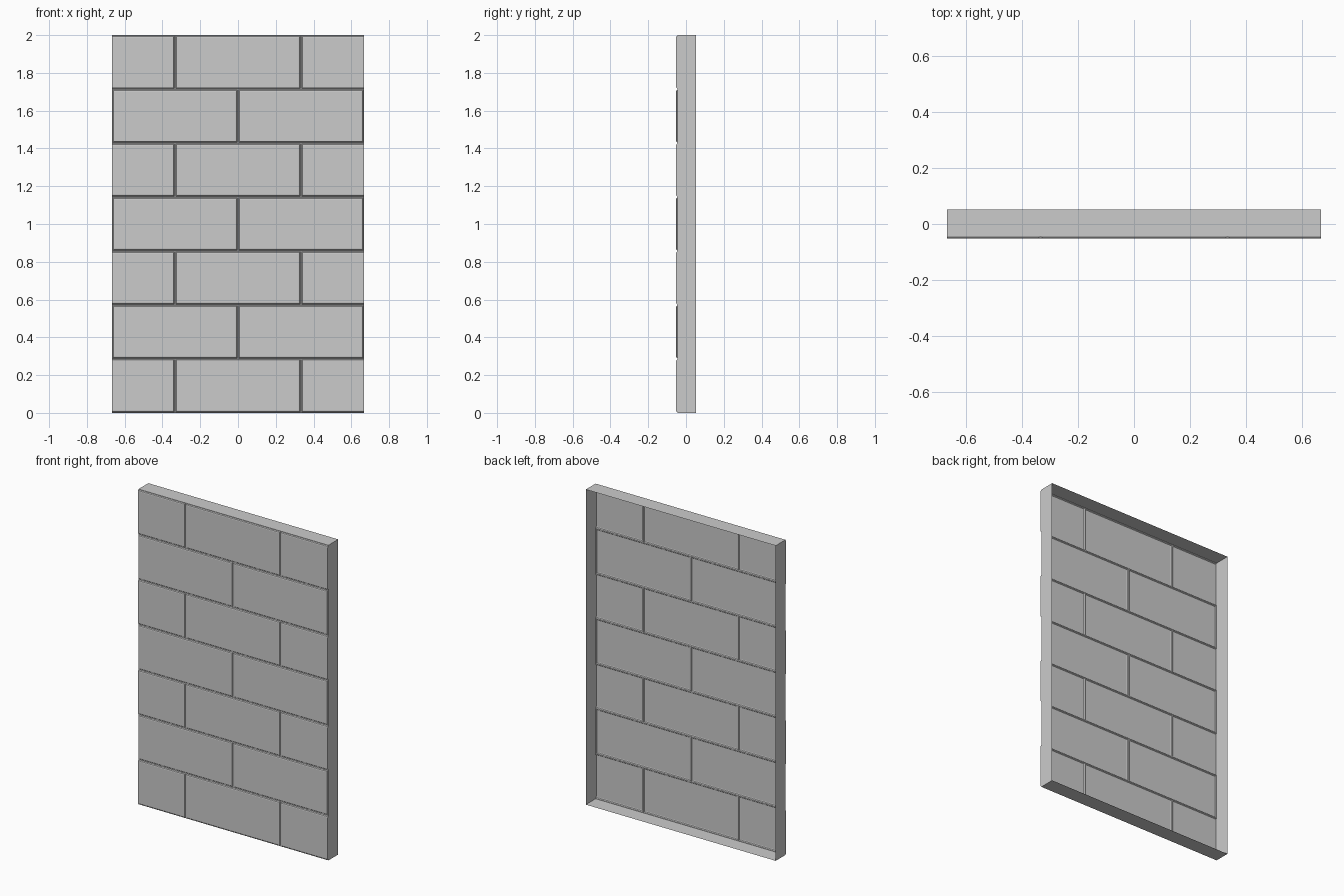
import bpy
import bmesh
from mathutils import Vector

cube = bpy.data.objects.get("Cube")
if cube:
    bpy.data.objects.remove(cube, do_unlink=True)

# Panel size, brick pattern and joint profile
HALF_W, HEIGHT, HALF_D = 2 / 3, 2.0, 0.0525
ROWS = 7
ROW_H = HEIGHT / ROWS
BRICK_W = HALF_W
RINGS = [(0.0, 0.007), (0.003, 0.007), (0.007, 0.0015), (0.012, 0.0)]  # inset, depth

stone = bpy.data.materials.new("stone grey")
stone.use_nodes = True
grey = (0.6, 0.6, 0.6, 1)
stone.diffuse_color = grey
stone.node_tree.nodes["Principled BSDF"].inputs["Base Color"].default_value = grey


def add_brick(bm, x0, x1, z0, z1):
    """One raised brick face with its half of the surrounding joint."""
    previous = None
    for inset, depth in RINGS:
        corners = [(x0 + inset, z0 + inset), (x1 - inset, z0 + inset),
                   (x1 - inset, z1 - inset), (x0 + inset, z1 - inset)]
        ring = [bm.verts.new((x, -HALF_D + depth, z)) for x, z in corners]
        if previous:
            for i in range(4):
                j = (i + 1) % 4
                bm.faces.new((previous[i], previous[j], ring[j], ring[i]))
        previous = ring
    bm.faces.new(previous)


bm = bmesh.new()

# Running bond: every other row is shifted by half a brick
for row in range(ROWS):
    shifted = row % 2 == 0
    start = -1.5 * BRICK_W if shifted else -BRICK_W
    for n in range(3 if shifted else 2):
        x = start + n * BRICK_W
        add_brick(bm, x, x + BRICK_W, row * ROW_H, (row + 1) * ROW_H)

# Trim the overhanging bricks flush with the panel sides
for side in (-1, 1):
    bmesh.ops.bisect_plane(
        bm, geom=bm.verts[:] + bm.edges[:] + bm.faces[:],
        plane_co=(side * HALF_W, 0, 0), plane_no=(side, 0, 0), clear_outer=True)


# Pull the outer border back into the four side walls, leaving the back open
def on_border(edge):
    a, b = (v.co for v in edge.verts)
    return any(abs(a[i] - lim) < 1e-4 and abs(b[i] - lim) < 1e-4
               for i, lim in ((0, -HALF_W), (0, HALF_W), (2, 0), (2, HEIGHT)))


rim = [e for e in bm.edges if e.is_boundary and on_border(e)]
walls = bmesh.ops.extrude_edge_only(bm, edges=rim)["geom"]
for item in walls:
    if isinstance(item, bmesh.types.BMVert):
        item.co.y = HALF_D
bmesh.ops.remove_doubles(bm, verts=bm.verts[:], dist=1e-5)

# Turn every face outward
bm.normal_update()
for face in bm.faces:
    c = face.calc_center_median()
    if abs(face.normal.y) > 0.01:
        outward = Vector((0, -1, 0))
    else:
        outward = Vector((c.x / HALF_W, 0, c.z - HEIGHT / 2))
        if abs(face.normal.x) > 0.5:
            outward.z = 0
        else:
            outward.x = 0
    if face.normal.dot(outward) < 0:
        face.normal_flip()

mesh = bpy.data.meshes.new("brick_wall_panel")
bm.to_mesh(mesh)
bm.free()
mesh.materials.append(stone)
panel = bpy.data.objects.new("brick_wall_panel", mesh)
bpy.context.collection.objects.link(panel)
